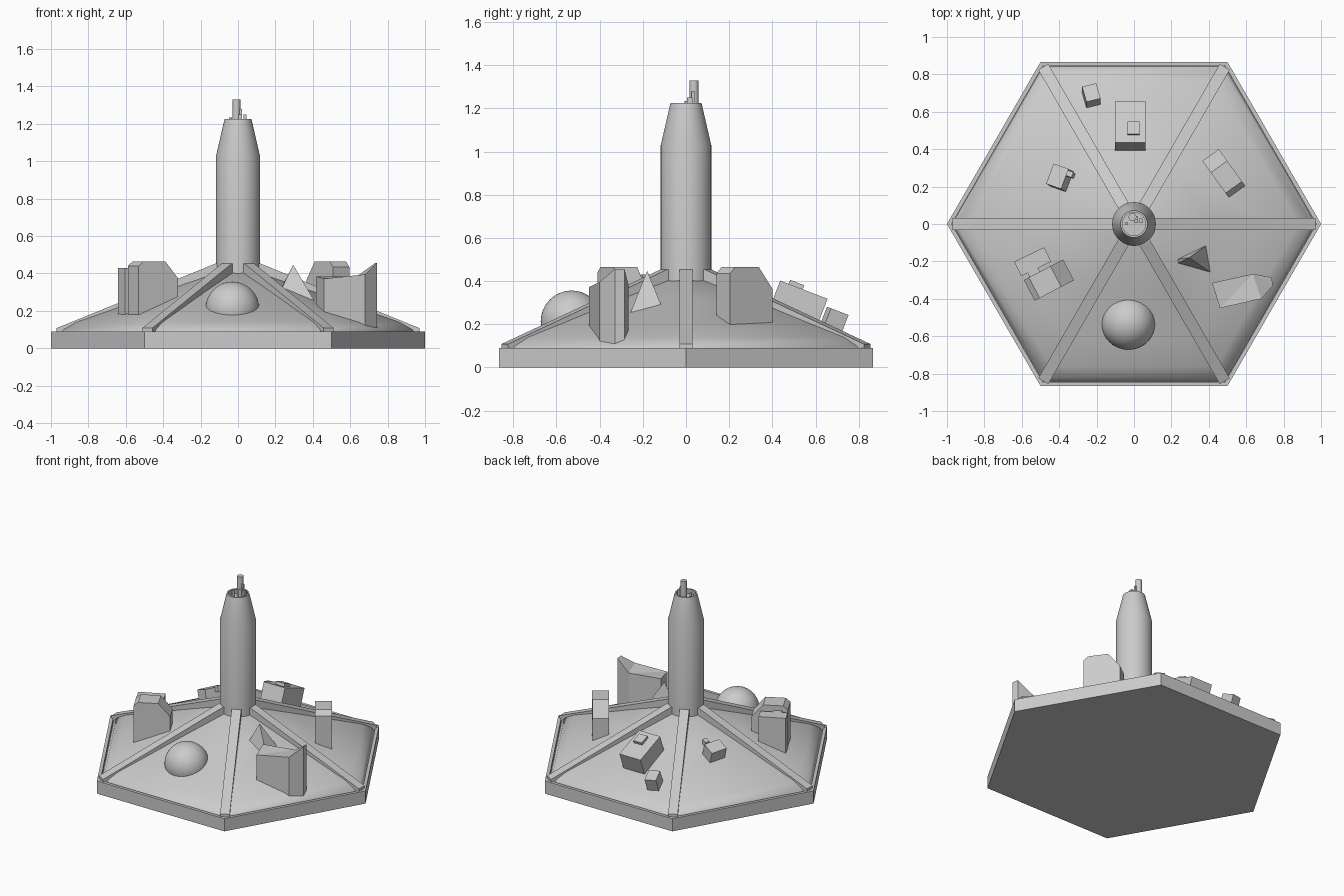
import bpy, bmesh, math
from mathutils import Matrix, Vector

if "Cube" in bpy.data.objects:
    bpy.data.objects.remove(bpy.data.objects["Cube"])

SLOPE = math.radians(21)


def finish(name, bm, angle=None):
    bmesh.ops.recalc_face_normals(bm, faces=bm.faces)
    me = bpy.data.meshes.new(name)
    bm.to_mesh(me)
    bm.free()
    ob = bpy.data.objects.new(name, me)
    bpy.context.collection.objects.link(ob)
    if angle:
        bpy.ops.object.select_all(action='DESELECT')
        bpy.context.view_layer.objects.active = ob
        ob.select_set(True)
        bpy.ops.object.shade_smooth_by_angle(angle=math.radians(angle))
    return ob


def lathe(name, profile, n, angle=None, centre=(0, 0)):
    """Stack of n-sided rings from (radius, z) points, capped at both ends."""
    bm = bmesh.new()
    rings = []
    for r, z in profile:
        rings.append([bm.verts.new((centre[0] + r * math.cos(2 * math.pi * k / n),
                                    centre[1] + r * math.sin(2 * math.pi * k / n), z))
                      for k in range(n)])
    for a, b in zip(rings, rings[1:]):
        for k in range(n):
            j = (k + 1) % n
            bm.faces.new((a[k], a[j], b[j], b[k]))
    bm.faces.new(rings[0])
    bm.faces.new(rings[-1])
    return finish(name, bm, angle)


def column(name, outline, tops, bottom=0.08):
    """Vertical walls on an outline with a separate top height per corner."""
    bm = bmesh.new()
    lo = [bm.verts.new((x, y, bottom)) for x, y in outline]
    hi = [bm.verts.new((x, y, z)) for (x, y), z in zip(outline, tops)]
    n = len(lo)
    for k in range(n):
        j = (k + 1) % n
        bm.faces.new((lo[k], lo[j], hi[j], hi[k]))
    bm.faces.new(lo)
    bmesh.ops.triangulate(bm, faces=[bm.faces.new(hi)])
    return finish(name, bm)


def block(name, start, end, width, profile):
    """Side profile of (distance, z) points along start-end, extruded to width."""
    s = Vector((*start, 0))
    d = (Vector((*end, 0)) - s).normalized()
    side = Vector((-d.y, d.x, 0)) * width / 2
    bm = bmesh.new()
    loops = [[bm.verts.new(s + d * t + side * sg + Vector((0, 0, z))) for t, z in profile]
             for sg in (-1, 1)]
    n = len(profile)
    for k in range(n):
        j = (k + 1) % n
        bm.faces.new((loops[0][k], loops[0][j], loops[1][j], loops[1][k]))
    for lp in loops:
        bm.faces.new(lp)
    return finish(name, bm)


def roof_box(name, top, size, panel, spin=0):
    """Box tilted to a roof panel; top is the centre of its upper face."""
    m = (Matrix.Translation(top) @ Matrix.Rotation(math.radians(panel), 4, 'Z')
         @ Matrix.Rotation(SLOPE, 4, 'Y') @ Matrix.Rotation(math.radians(spin), 4, 'Z')
         @ Matrix.Translation((0, 0, -size[2] / 2)) @ Matrix.Diagonal((*size, 1)))
    bm = bmesh.new()
    bmesh.ops.create_cube(bm, size=1, matrix=m)
    return finish(name, bm)


# Hexagonal base with narrow rim, and the roof inside it
lathe("base", [(1, 0), (1, 0.09), (0.975, 0.09), (0.975, 0.06)], 6)
lathe("roof", [(0.972, 0.065), (0.95, 0.1), (0.88, 0.14), (0.7, 0.203), (0.4, 0.31),
               (0.05, 0.43)], 6, 35)

# Ribs from tower to the corners
for k in range(6):
    a = math.radians(60 * k)
    c, s = math.cos(a), math.sin(a)
    block(f"rib_{k + 1}", (0.08 * c, 0.08 * s), (c, s), 0.062,
          [(0, 0.36), (0, 0.453), (0.04, 0.453), (0.89, 0.108), (0.89, 0.07)])

# Central tower with an open, tapered top
lathe("tower", [(0.117, 0.3), (0.117, 1.03), (0.072, 1.225), (0.062, 1.225),
                (0.066, 1.19)], 48, 30)
lathe("mast", [(0.021, 1.18), (0.021, 1.33)], 20, 30, (-0.008, 0.037))
block("mast_step", (0.012, 0.005), (0.012, 0.03), 0.02,
      [(0, 1.18), (0, 1.25), (0.02, 1.25), (0.02, 1.28), (0.035, 1.28), (0.035, 1.18)])
block("mast_box", (0.037, 0.005), (0.037, 0.03), 0.015,
      [(0, 1.18), (0, 1.25), (0.025, 1.25), (0.025, 1.18)])
lathe("mast_stub", [(0.009, 1.18), (0.009, 1.235)], 12, 30, (-0.04, 0.003))

# Dome on the front panel
bm = bmesh.new()
bmesh.ops.create_uvsphere(bm, u_segments=48, v_segments=24, radius=0.143,
                          matrix=Matrix.Translation((-0.03, -0.53, 0.213)))
finish("dome", bm, 40)

# Pyramid
bm = bmesh.new()
base = [bm.verts.new(p) for p in ((0.225, -0.19, 0.31), (0.396, -0.107, 0.27),
                                  (0.422, -0.267, 0.23), (0.225, -0.215, 0.3))]
apex = bm.verts.new((0.295, -0.18, 0.447))
for k in range(4):
    bm.faces.new((base[k], base[(k + 1) % 4], apex))
bm.faces.new(base)
finish("pyramid", bm)

# Building with a raised, pointed outer end
column("pointed_building",
       [(0.417, -0.315), (0.46, -0.45), (0.68, -0.40), (0.743, -0.33), (0.735, -0.285),
        (0.636, -0.267)],
       [0.385, 0.372, 0.395, 0.457, 0.457, 0.385])

# Paired blocks on the left
block("left_large_block", (-0.56, -0.355), (-0.35, -0.245), 0.125,
      [(0, 0.1), (0, 0.44), (0.03, 0.465), (0.16, 0.465), (0.237, 0.375), (0.237, 0.1)])
block("left_small_block", (-0.622, -0.24), (-0.462, -0.163), 0.085,
      [(0, 0.1), (0, 0.43), (0.178, 0.43), (0.178, 0.1)])
block("left_link", (-0.555, -0.22), (-0.525, -0.28), 0.06,
      [(0, 0.1), (0, 0.43), (0.067, 0.43), (0.067, 0.1)])

# Chamfered slab at the back right
block("right_slab", (0.551, 0.172), (0.41, 0.368), 0.108,
      [(0, 0.1), (0, 0.435), (0.03, 0.465), (0.165, 0.465), (0.242, 0.365), (0.242, 0.1)])

# Tilted boxes on the back panels
roof_box("back_box", (-0.02, 0.546, 0.36), (0.235, 0.165, 0.14), 90)
roof_box("back_box_cap", (-0.003, 0.515, 0.393), (0.07, 0.065, 0.04), 90)
roof_box("back_small_box", (-0.228, 0.703, 0.262), (0.09, 0.078, 0.12), 90, 15)
roof_box("left_roof_box", (-0.41, 0.255, 0.345), (0.09, 0.115, 0.13), 150, 10)
roof_box("left_roof_box_cap", (-0.345, 0.268, 0.376), (0.035, 0.03, 0.04), 150, 10)
